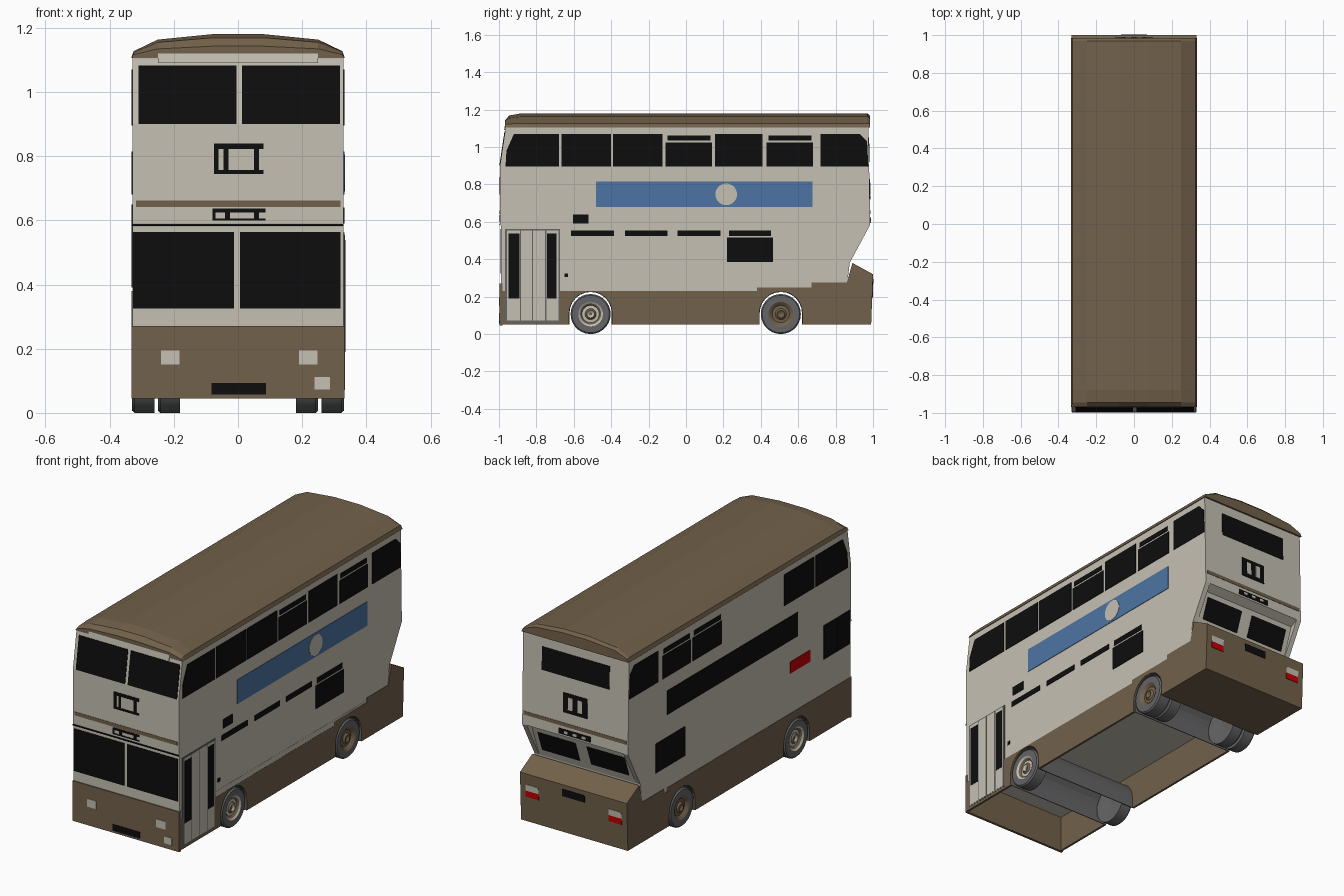
import bpy, bmesh
from math import sin, cos, pi

if "Cube" in bpy.data.objects:
    bpy.data.objects.remove(bpy.data.objects["Cube"])


def material(name, rgb):
    m = bpy.data.materials.new(name)
    m.use_nodes = True
    m.diffuse_color = (*rgb, 1)
    m.node_tree.nodes["Principled BSDF"].inputs["Base Color"].default_value = (*rgb, 1)
    return m


CREAM = material("cream paint", (.56, .53, .45))
BROWN = material("brown paint", (.17, .12, .07))
BLACK = material("black glass", (.004, .004, .004))
BLUE = material("blue banner", (.075, .175, .37))
RED = material("red panel", (.55, .0, .0))
GREY = material("grey rubber", (.13, .13, .135))
W = .329  # half width of the body


def finish(name, bm, mats):
    bmesh.ops.recalc_face_normals(bm, faces=bm.faces)
    me = bpy.data.meshes.new(name)
    bm.to_mesh(me)
    bm.free()
    for m in mats:
        me.materials.append(m)
    ob = bpy.data.objects.new(name, me)
    bpy.context.collection.objects.link(ob)
    return ob


def prism(name, pts, place, lo, hi, mat):
    """Extrude a flat outline between two depths; place maps (u, v, depth) to space."""
    bm = bmesh.new()
    a = [bm.verts.new(place(u, v, lo)) for u, v in pts]
    b = [bm.verts.new(place(u, v, hi)) for u, v in pts]
    bm.faces.new(a)
    bm.faces.new(b)
    for i in range(len(pts)):
        j = (i + 1) % len(pts)
        bm.faces.new((a[i], a[j], b[j], b[i]))
    return finish(name, bm, [mat])


def left(u, v, d):
    return (d, u, v)


def right(u, v, d):
    return (-d, u, v)


def front(u, v, d):
    y = -.996 if v < .275 else -.99 if v < .58 else -.995 + max(0, v - .9) * .15
    return (u, y - d, v)


def back(u, v, d):
    if v < .33:
        y = .99 + (v - .05) * .037
    elif v < .57:
        y = .875 + (v - .38) * .361
    else:
        y = .985 - (v - .585) * .019
    return (u, y + d, v)


def rect(u0, u1, v0, v1):
    return [(u0, v0), (u1, v0), (u1, v1), (u0, v1)]


def side_plate(name, place, box, mat=BLACK, d=.003):
    return prism(name, rect(*box), place, W - .003, W + d, mat)


def end_plate(name, place, box, mat=BLACK, d=.003):
    return prism(name, rect(*box), place, -.003, d, mat)


# Main body shell
prism("body", [(-.99, .25), (-.99, .58), (-.995, .59), (-.995, .9), (-.965, 1.1),
               (-.965, 1.115), (.975, 1.115), (.985, .585), (.94, .56), (.875, .38),
               (.86, .25)], left, -W, W, CREAM)
for tag, place in (("left", left), ("right", right)):
    prism(tag + "_rear_cheek", [(.985, .585), (.94, .56), (.875, .38)],
          place, .3, W, CREAM)
    side_plate(tag + "_sill", place, (-.98, .8, .225, .26), CREAM, .001)

# Roof lofted from arched cross-sections
section = [(.333, 1.105), (.325, 1.127), (.25, 1.163), (.08, 1.18)]
section += [(-x, z) for x, z in reversed(section)]
bm = bmesh.new()
rings = []
for y, rise in ((-.968, .5), (-.945, .85), (-.88, 1), (.97, 1), (.985, .8)):
    rings.append([bm.verts.new((x, y, 1.105 + (z - 1.105) * rise)) for x, z in section])
for r, s in zip(rings, rings[1:]):
    for i in range(len(section)):
        j = (i + 1) % len(section)
        bm.faces.new((r[i], r[j], s[j], s[i]))
bm.faces.new(rings[0])
bm.faces.new(rings[-1])
finish("roof", bm, [BROWN])
end_plate("front_brow", front, (-.25, .25, 1.09, 1.135), CREAM, .006)


# Lower skirts with wheel openings, and the wheel tunnels
AXLES = (-.51, .507)


def arch(yc, r):
    curve = [(yc - r * cos(pi * i / 12), .112 + r * sin(pi * i / 12)) for i in range(13)]
    return [(yc - r, .05)] + curve + [(yc + r, .05)]


for tag, place in (("left", left), ("right", right)):
    top = [(.64, .25), (.38, .25), (.38, .23), (-.99, .23)]
    if tag == "right":
        top = [(.64, .27), (-.99, .27)]
    outline = [(-.99, .05)] + arch(AXLES[0], .115) + arch(AXLES[1], .115) + [(.64, .05)] + top
    prism(tag + "_skirt", outline, place, W - .01, W + .002, BROWN)
for tag, yc in zip(("front", "rear"), AXLES):
    prism(tag + "_wheel_tunnel", arch(yc, .117) + arch(yc, .113)[::-1],
          left, -W + .008, W - .008, GREY)
prism("front_skirt", rect(-W - .003, W + .003, .045, .27), front, -.014, 0, BROWN)

# Engine compartment
prism("engine_box", [(.624, .05), (.99, .05), (1, .32), (.89, .38), (.86, .275),
                     (.67, .275), (.67, .25), (.624, .25)], left, -W - .003, W + .003, BROWN)

# Upper deck side windows
bays = [(-.965, -.68), (-.665, -.4), (-.39, -.125), (-.11, .14), (.155, .41),
        (.43, .68), (.72, .975)]
for tag, place, skipped, vented in (("left", left, (), (3, 5)),
                                    ("right", right, (2, 3), (4, 5))):
    for n, (a, b) in enumerate(bays):
        name = f"{tag}_upper_window_{n + 1}"
        if n in skipped:
            continue
        if n in vented:
            side_plate(name, place, (a, b, .895, 1.025))
            side_plate(name + "_vent", place, (a + .01, b - .01, 1.035, 1.062))
            continue
        shape = rect(a, b, .895, 1.07)
        if n == 0:
            shape = [(a, .895), (b, .895), (b, 1.07), (-.92, 1.07), (-.96, .98)]
        elif n == 6:
            shape = [(a, .895), (b, .895), (.968, 1.03), (.93, 1.07), (a, 1.07)]
        prism(name, shape, place, W - .003, W + .003, BLACK)

# Left side fittings
side_plate("banner", left, (-.48, .675, .68, .815), BLUE)
prism("banner_disc", [(.215 + .058 * cos(pi * i / 14), .747 + .058 * sin(pi * i / 14))
                      for i in range(28)], left, W, W + .005, CREAM)
for n, (a, b) in enumerate(((-.615, -.385), (-.325, -.1), (-.045, .185), (.23, .455))):
    side_plate(f"left_slot_{n + 1}", left, (a, b, .525, .555))
side_plate("left_lower_window", left, (.22, .465, .385, .515))
side_plate("door_sign", left, (-.605, -.52, .59, .64))
side_plate("door_button", left, (-.65, -.63, .305, .325))

# Folding entrance door
side_plate("door_frame", left, (-.967, -.673, .065, .562), GREY, .003)
folds = [-.96, -.885, -.82, -.75, -.68]
for n, (a, b) in enumerate(zip(folds, folds[1:])):
    side_plate(f"door_leaf_{n + 1}", left, (a + .003, b - .003, .072, .555), CREAM, .004)
for n, (a, b) in enumerate(((-.95, -.89), (-.742, -.692))):
    side_plate(f"door_window_{n + 1}", left, (a, b, .19, .538), BLACK, .0055)

# Right side fittings
side_plate("right_banner", right, (-.52, .64, .68, .815))
side_plate("red_panel", right, (-.63, -.455, .495, .56), RED)
side_plate("right_lower_window", right, (.48, .74, .39, .555))
side_plate("cab_window_front", right, (-.98, -.872, .46, .65))
side_plate("cab_window_rear", right, (-.865, -.75, .46, .65))

# Front windows, stripe, lamps and destination frames
for n, (a, b) in enumerate(((-.31, -.005), (.012, .318))):
    end_plate(f"front_upper_window_{n + 1}", front, (a, b, .9, 1.083))
for n, (a, b) in enumerate(((-.327, -.013), (.006, .32))):
    end_plate(f"windscreen_{n + 1}", front, (a, b, .325, .563))
end_plate("front_seam", front, (-W, W, .582, .589))
for box in ((-.075, .08, .822, .84), (-.075, .08, .745, .757), (-.075, -.06, .745, .84),
            (-.045, -.03, .745, .84), (.05, .065, .745, .84),
            (-.08, .085, .625, .637), (-.08, .085, .6, .606), (-.08, -.07, .6, .637),
            (-.04, -.025, .6, .637), (.05, .065, .6, .637)):
    end_plate("front_display_bar", front, box)
for n, box in enumerate(((-.24, -.182, .15, .195), (.19, .248, .15, .195),
                         (.238, .287, .073, .112))):
    end_plate(f"front_lamp_{n + 1}", front, box, CREAM)
end_plate("front_plate", front, (-.082, .088, .057, .093))
for tag, place in (("front", front), ("rear", back)):
    end_plate(tag + "_stripe", place, (-.318, .32, .641, .661), BROWN, .002)

# Rear windows, display and lamps
end_plate("rear_upper_window", back, (-.21, .21, .92, 1.05))
end_plate("rear_display", back, (-.075, .075, .72, .83))
for x in (-.03, .03):
    end_plate("rear_display_slot", back, (x - .014, x + .014, .74, .81), CREAM, .005)
end_plate("rear_sign", back, (-.1, .1, .595, .625))
for x in (-.055, 0, .055):
    end_plate("rear_sign_slot", back, (x - .012, x + .012, .603, .617), CREAM, .005)
for n, (a, b) in enumerate(((-.27, -.035), (.035, .27))):
    end_plate(f"rear_lower_window_{n + 1}", back, (a, b, .42, .535))
end_plate("rear_plate", back, (-.07, .07, .255, .295))
for s in (-1, 1):
    a, b = sorted((s * .218, s * .298))
    end_plate("rear_white_lamp", back, (a, b, .225, .26), CREAM)
    end_plate("rear_red_lamp", back, (a, b, .19, .225), RED)


# Wheels lathed about the axle line
def wheel(name, s, x, yc, centre):
    prof = [(.008, -.012), (.02, -.004), (.03, -.014), (.046, -.016), (.056, -.006),
            (.066, 0), (.1, 0), (.107, -.008), (.107, -.07), (.06, -.07), (.008, -.06)]
    slots = [1, 2, 1, 2, 1, 0, 0, 0, 0, 0]
    bm = bmesh.new()
    n = 28
    loops = [[bm.verts.new((s * (x + d), yc + r * cos(2 * pi * i / n),
                            .107 + r * sin(2 * pi * i / n))) for i in range(n)]
             for r, d in prof]
    for p, q, slot in zip(loops, loops[1:], slots):
        for i in range(n):
            j = (i + 1) % n
            bm.faces.new((p[i], p[j], q[j], q[i])).material_index = slot
    bm.faces.new(loops[0]).material_index = 2
    bm.faces.new(loops[-1])
    ob = finish(name, bm, [GREY, centre, BROWN])
    bpy.ops.object.select_all(action="DESELECT")
    ob.select_set(True)
    bpy.context.view_layer.objects.active = ob
    bpy.ops.object.shade_smooth_by_angle()


for s, tag in ((1, "left"), (-1, "right")):
    wheel(f"front_{tag}_wheel", s, .33, AXLES[0], CREAM)
    wheel(f"rear_{tag}_wheel", s, .33, AXLES[1], BROWN)
    wheel(f"rear_{tag}_inner_wheel", s, .25, AXLES[1], BROWN)
